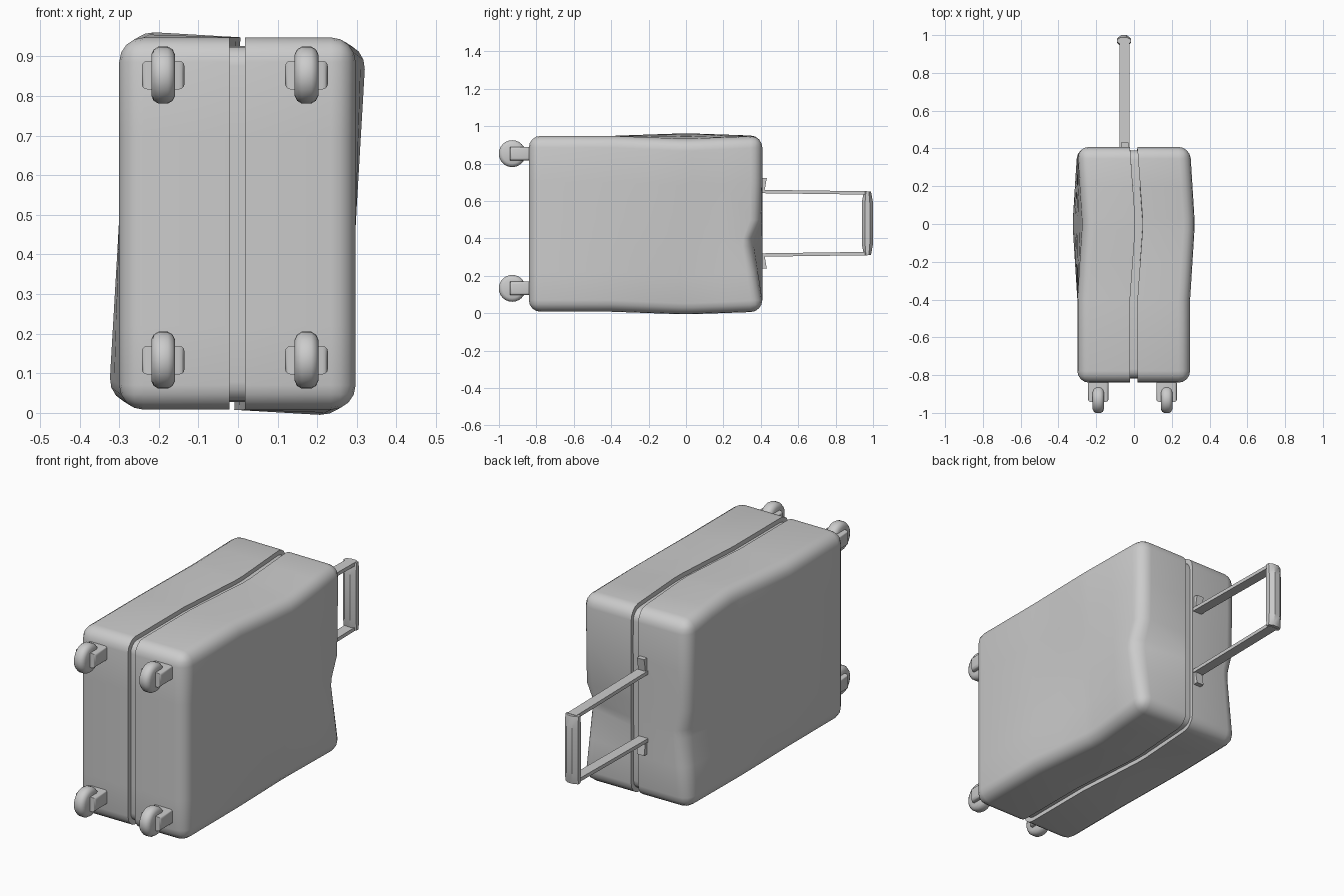
import bpy, bmesh
from math import sin, cos, pi
from mathutils import Matrix, Vector

if "Cube" in bpy.data.objects:
    bpy.data.objects.remove(bpy.data.objects["Cube"])


def finish(bm, name):
    bmesh.ops.recalc_face_normals(bm, faces=bm.faces[:])
    me = bpy.data.meshes.new(name)
    bm.to_mesh(me)
    bm.free()
    ob = bpy.data.objects.new(name, me)
    bpy.context.collection.objects.link(ob)
    bpy.ops.object.select_all(action='DESELECT')
    ob.select_set(True)
    bpy.context.view_layer.objects.active = ob
    bpy.ops.object.shade_smooth_by_angle(angle=0.6)
    return ob


def box(lo, hi):
    bm = bmesh.new()
    lo, hi = Vector(lo), Vector(hi)
    size = hi - lo
    bmesh.ops.create_cube(bm, size=1, matrix=Matrix.Translation((lo + hi) / 2)
                          @ Matrix.Diagonal((*size, 1)))
    return bm


def bevel(bm, edges, width, segments):
    bmesh.ops.bevel(bm, geom=edges, offset=width, segments=segments, profile=0.5,
                    affect='EDGES', clamp_overlap=True)


def clamp(v):
    return max(0.0, min(1.0, v))


def deform(bm):
    """Cut the shell into panels, dent the top end and twist its middle."""
    cuts = [((0, y, 0), (0, 1, 0)) for y in (-0.4, -0.2, -0.03, 0.03, 0.2)]
    cuts += [((0, 0, z), (0, 0, 1)) for z in (0.22, 0.36, 0.40, 0.5, 0.7)]
    for co, no in cuts:
        bmesh.ops.bisect_plane(bm, geom=bm.verts[:] + bm.edges[:] + bm.faces[:],
                               plane_co=co, plane_no=no)
    for v in bm.verts:
        x, y, z = v.co
        d = clamp((z - 0.07) / 0.30) if z < 0.38 else clamp((0.51 - z) / 0.12)
        d *= clamp((y - 0.2) / 0.18)
        y2 = y - 0.055 * d * clamp((x - 0.02) / 0.25)
        x += 0.03 * d * clamp((-x - 0.02) / 0.25)
        a = 0.063 * clamp(1 - abs(y) / 0.4)
        dz = z - 0.48
        v.co = (x * cos(a) + dz * sin(a), y2, 0.48 + dz * cos(a) - x * sin(a))


# Two half shells, rounded everywhere except at the seam
for name, x0, x1, seam in (("left_shell", -0.30, -0.021, -0.021),
                           ("right_shell", 0.018, 0.297, 0.018)):
    bm = box((x0, -0.84, 0.008), (x1, 0.408, 0.948))
    outer = [e for e in bm.edges
             if not all(abs(v.co.x - seam) < 1e-4 for v in e.verts)]
    bevel(bm, outer, 0.062, 4)
    deform(bm)
    finish(bm, name)

# Recessed band in the seam
bm = box((-0.03, -0.818, 0.028), (0.03, 0.39, 0.926))
bevel(bm, [e for e in bm.edges if abs(e.verts[0].co.x - e.verts[1].co.x) > 0.01], 0.05, 4)
deform(bm)
finish(bm, "seam_band")


# Wheels (lathed tyre profile) with their housings
def wheel(name, cx, cy, cz, r=0.072, w=0.03, n=24):
    prof = [(-w, 0), (-w, r * 0.72), (-w * 0.8, r * 0.9), (-w * 0.4, r),
            (w * 0.4, r), (w * 0.8, r * 0.9), (w, r * 0.72), (w, 0)]
    bm = bmesh.new()
    vs = [bm.verts.new((cx + x, cy, cz + rad)) for x, rad in prof]
    es = [bm.edges.new(p) for p in zip(vs, vs[1:])]
    bmesh.ops.spin(bm, geom=vs + es, cent=(cx, cy, cz), axis=(1, 0, 0),
                   angle=2 * pi, steps=n)
    bmesh.ops.remove_doubles(bm, verts=bm.verts[:], dist=1e-5)
    finish(bm, name)


for side, cx in (("left", -0.189), ("right", 0.173)):
    for row, cz in (("lower", 0.133), ("upper", 0.853)):
        wheel(f"{side}_{row}_wheel", cx, -0.929, cz)
        bm = box((cx - 0.054, -0.942, cz - 0.036), (cx + 0.054, -0.83, cz + 0.036))
        bevel(bm, [e for e in bm.edges if abs(e.verts[0].co.x - e.verts[1].co.x) < 1e-4],
              0.014, 3)
        finish(bm, f"{side}_{row}_wheel_housing")

# Telescopic rods and the tabs where they leave the shell
for name, s in (("lower", -1), ("upper", 1)):
    bm = box((-0.076, 0.38, -0.009), (-0.025, 0.975, 0.009))
    for v in bm.verts:
        v.co.z += 0.481 + s * (0.17 if v.co.y < 0.5 else 0.162)
    finish(bm, f"{name}_handle_rod")
    bm = box((-0.07, 0.39, 0), (-0.03, 0.432, 0.078))
    for v in bm.verts:
        if v.co.y > 0.42 and v.co.z < 0.05:
            v.co.y -= 0.014
        v.co.z = 0.481 + s * (0.163 + v.co.z)
    finish(bm, f"{name}_rod_tab")

# Grip: octagonal bar narrowing towards both ends
bm = bmesh.new()
rings = []
for z, k in ((0.312, 0.62), (0.325, 0.72), (0.37, 1), (0.592, 1), (0.637, 0.72), (0.65, 0.62)):
    ring = []
    for i in range(8):
        a = pi / 8 + i * pi / 4
        ring.append(bm.verts.new((-0.053 + 0.036 * cos(a) / cos(pi / 8),
                                  0.970 + 0.030 * k * sin(a) / cos(pi / 8), z)))
    rings.append(ring)
for a, b in zip(rings, rings[1:]):
    for i in range(8):
        bm.faces.new((a[i], a[(i + 1) % 8], b[(i + 1) % 8], b[i]))
bm.faces.new(rings[0])
bm.faces.new(rings[-1])
finish(bm, "handle_grip")
